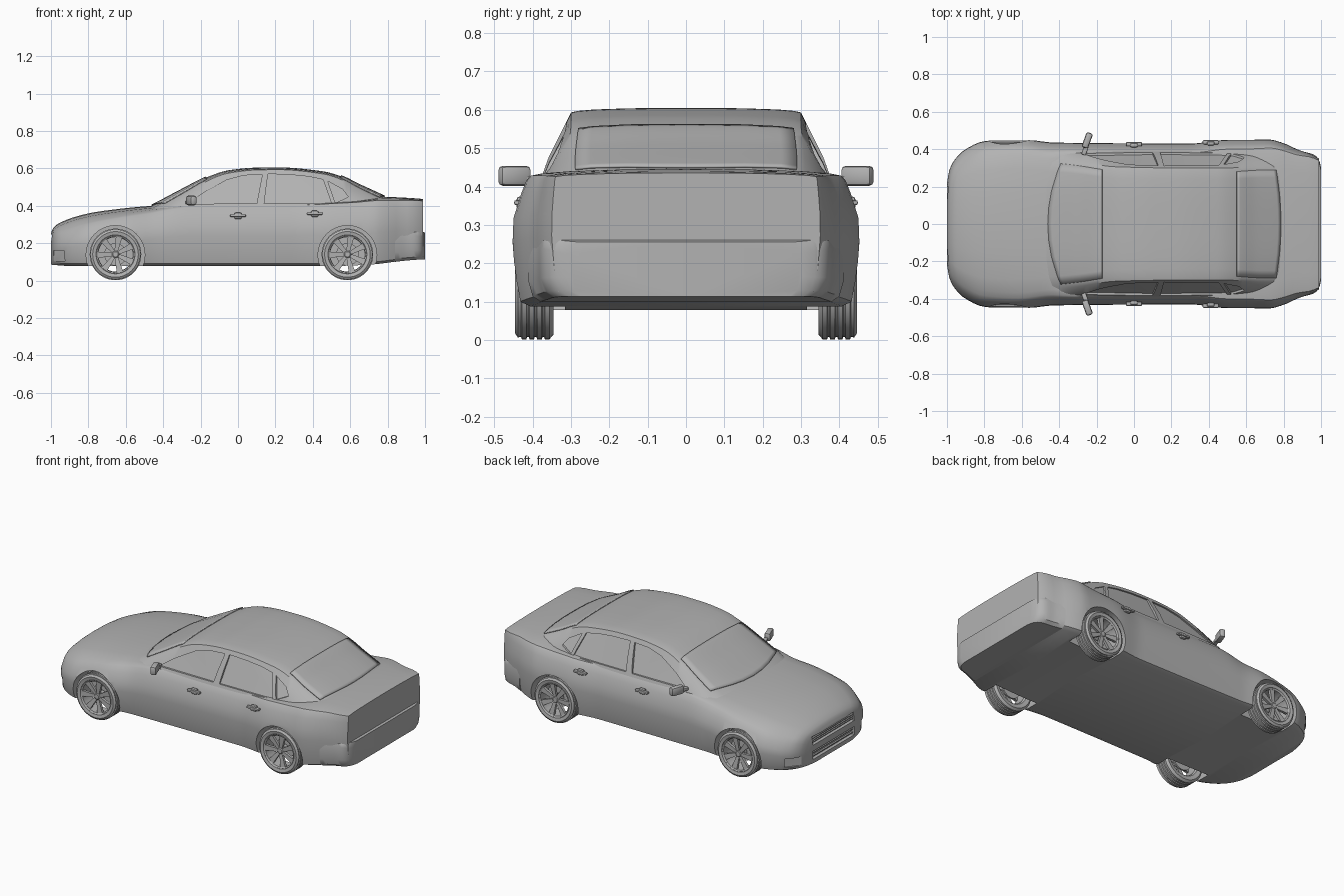
import bpy, bmesh, math
from mathutils import Matrix, Vector

if "Cube" in bpy.data.objects:
    bpy.data.objects.remove(bpy.data.objects["Cube"])

grey = bpy.data.materials.new("plain grey")
grey.use_nodes = True
grey.diffuse_color = (0.45, 0.45, 0.45, 1)
grey.node_tree.nodes["Principled BSDF"].inputs["Base Color"].default_value = (0.45, 0.45, 0.45, 1)


def curve(*pts):
    """Smooth function through (x, value) points, without overshoot."""
    d = [(b[1] - a[1]) / (b[0] - a[0]) for a, b in zip(pts, pts[1:])]
    m = [d[0]] + [0 if p * q <= 0 else 2 * p * q / (p + q) for p, q in zip(d, d[1:])] + [d[-1]]

    def f(x):
        x = min(max(x, pts[0][0]), pts[-1][0])
        i = max(k for k in range(len(d)) if pts[k][0] <= x)
        (x0, a), (x1, b) = pts[i], pts[i + 1]
        h = x1 - x0
        t = (x - x0) / h
        return (a * (1 + 2 * t) * (1 - t) ** 2 + h * m[i] * t * (1 - t) ** 2
                + b * t * t * (3 - 2 * t) + h * m[i + 1] * t * t * (t - 1))
    return f


def finish(name, bm, angle=35):
    bmesh.ops.recalc_face_normals(bm, faces=bm.faces[:])
    me = bpy.data.meshes.new(name)
    bm.to_mesh(me)
    bm.free()
    me.materials.append(grey)
    ob = bpy.data.objects.new(name, me)
    bpy.context.collection.objects.link(ob)
    smooth(ob, angle)
    return ob


def activate(ob):
    bpy.ops.object.select_all(action='DESELECT')
    ob.select_set(True)
    bpy.context.view_layer.objects.active = ob


def smooth(ob, angle=35):
    activate(ob)
    bpy.ops.object.shade_smooth_by_angle(angle=math.radians(angle))


def skin(bm, rings, closed=True):
    """Quads between successive rings of points."""
    rows = [[bm.verts.new(p) for p in r] for r in rings]
    n = len(rows[0])
    for a, b in zip(rows, rows[1:]):
        for i in range(n if closed else n - 1):
            j = (i + 1) % n
            bm.faces.new((a[i], a[j], b[j], b[i]))
    return rows


def loft(name, xs, section):
    """Skin mirrored half sections (bottom centre to top centre) along x."""
    bm = bmesh.new()
    rings = []
    for x in xs:
        half = section(x)
        full = half + [(-y, z) for y, z in half[-2:0:-1]]
        rings.append([(x, y, z) for y, z in full])
    rows = skin(bm, rings)
    bm.faces.new(rows[0])
    bm.faces.new(rows[-1])
    return finish(name, bm)


def cut(ob, cutters):
    for c in cutters:
        c.hide_render = True
        mod = ob.modifiers.new("cut", 'BOOLEAN')
        mod.operation, mod.solver, mod.object = 'DIFFERENCE', 'EXACT', c
        activate(ob)
        bpy.ops.object.modifier_apply(modifier=mod.name)
        bpy.data.objects.remove(c)
    smooth(ob)


def box(name, loc, size, rz=0, bevel=0.0, taper=1.0):
    bm = bmesh.new()
    bmesh.ops.create_cube(bm, size=1)
    for v in bm.verts:
        if v.co.y > 0:
            v.co.x, v.co.z = v.co.x * taper, v.co.z * taper
        v.co = Vector([a * b for a, b in zip(v.co, size)])
    if bevel:
        bmesh.ops.bevel(bm, geom=bm.edges[:], offset=bevel, segments=2, affect='EDGES', profile=0.5)
    bm.transform(Matrix.Translation(loc) @ Matrix.Rotation(rz, 4, 'Z'))
    return finish(name, bm)


def spread(a, b, n):
    return [a + (b - a) * i / n for i in range(n + 1)]


# Lower body: half width, floor, deck height, deck crown and deck inset along the length
width = curve((-1, .22), (-.985, .295), (-.95, .355), (-.9, .4), (-.8, .443), (-.62, .455), (-.42, .435),
              (.3, .43), (.5, .45), (.72, .452), (.8, .432), (.87, .4), (.95, .372), (.988, .35))
floor = curve((-1, .085), (-.9, .078), (.5, .078), (.7, .085), (.9, .108), (.99, .115))
deck = curve((-1, .255), (-.985, .285), (-.94, .315), (-.85, .347), (-.74, .37), (-.45, .4), (-.2, .41),
             (.3, .415), (.6, .43), (.78, .447), (.95, .44), (.988, .436))
crown = curve((-1, .035), (-.9, .05), (-.5, .035), (-.3, .012), (.5, .012), (.8, .018), (.988, .01))
inset = curve((-1, .04), (-.9, .06), (-.5, .06), (-.3, .05), (.6, .05), (.8, .04), (.95, .016), (.988, .01))


def body_section(x):
    w, zb, zt, c, s = width(x), floor(x), deck(x), crown(x), inset(x)
    h = zt - c - zb
    e = w - s
    return [(0, zb), (w - .045, zb), (w - .018, zb + .012), (w - .007, zb + .2 * h), (w, zb + .5 * h),
            (w - .05 * s, zb + .68 * h), (w - .5 * s, zb + .87 * h), (w - .8 * s, zb + .97 * h), (e, zt - c),
            (e * .93, zt - c * .68), (e * .75, zt - c * .35), (e * .4, zt - c * .08), (0, zt)]


xs = [-1, -.997, -.993, -.987, -.98, -.97, -.96] + spread(-.945, .965, 64) + [.98, .988]
body = loft("body", xs, body_section)

WHEELS = [(-.655, "nose"), (.585, "tail")]
SIDES = [(-1, "near"), (1, "far")]
cutters = []
for wx, _ in WHEELS:
    for s, _ in SIDES:
        bm = bmesh.new()
        bmesh.ops.create_cone(bm, cap_ends=True, segments=48, radius1=.157, radius2=.157, depth=.3)
        bm.transform(Matrix.Translation((wx, s * .465, .137)) @ Matrix.Rotation(math.pi / 2, 4, 'X'))
        cutters.append(finish("arch_cutter", bm))
# Nose openings: grille, lower intake and corner vents
cutters.append(box("grille_cutter", (-1, 0, .222), (.04, .4, .05)))
cutters.append(box("intake_cutter", (-1, 0, .135), (.04, .4, .05)))
for s, _ in SIDES:
    cutters.append(box("vent_cutter", (-.962, s * .335, .132), (.03, .1, .055), -s * .7))
cut(body, cutters)

for i, z in enumerate((.21, .222, .234, .125, .145)):
    box(f"grille_bar_{i + 1}", (-.988, 0, z), (.01, .4, .005))

# Cabin: roof line, roof crown, roof half width and base half width
roof = curve((-.5, .385), (-.45, .407), (-.3, .485), (-.16, .555), (-.05, .59), (.1, .604), (.22, .605),
             (.45, .585), (.55, .558), (.65, .51), (.78, .45), (.82, .43))
arch = curve((-.5, .05), (-.3, .035), (-.1, .017), (.2, .012), (.5, .015), (.65, .025), (.82, .03))
rail = curve((-.5, .36), (-.3, .335), (-.1, .306), (.2, .3), (.5, .3), (.7, .31), (.82, .31))
base = curve((-.5, .385), (-.2, .4), (.6, .4), (.82, .365))
CROSS = [(1, 0), (.94, .36), (.8, .66), (.5, .92), (.25, .98), (0, 1)]


def side_points(x):
    zr = roof(x) - arch(x)
    zb = min(.36, zr - .02)
    yb, yr = base(x), rail(x)
    return [(yb, zb), ((yb + yr) / 2 + .008, (zb + zr) / 2), (yr, zr)]


def cabin_section(x):
    b, m, r = side_points(x)
    return [(0, b[1]), b, m] + [(r[0] * u, r[1] + arch(x) * v) for u, v in CROSS]


def side_y(x, z):
    b, m, r = side_points(x)
    p, q = (b, m) if z < m[1] else (m, r)
    return p[0] + (q[0] - p[0]) * (z - p[1]) / (q[1] - p[1])


cabin = loft("cabin", spread(-.5, .82, 60), cabin_section)

# Recessed side windows
WINDOWS = [[(-.27, .41), (.1, .412), (.13, .568), (.03, .562), (-.06, .538), (-.18, .472)],
           [(.14, .412), (.5, .412), (.455, .54), (.38, .556), (.28, .566), (.16, .57)],
           [(.52, .415), (.59, .447), (.56, .487), (.48, .532)]]
cutters = []
for win in WINDOWS:
    for s, _ in SIDES:
        bm = bmesh.new()
        rows = skin(bm, [[(x, s * (side_y(x, z) + d), z) for x, z in win] for d in (-.01, .06)])
        for r in rows:
            bm.faces.new(r)
        bmesh.ops.triangulate(bm, faces=bm.faces[:])
        cutters.append(finish("window_cutter", bm))
cut(cabin, cutters)


# Windscreen and rear window: thin plates riding on the cabin surface
def glass(name, x_low, x_high, bow):
    bm = bmesh.new()
    rings = []
    for t in spread(0, 1, 14):
        ring = []
        for v in (-.93, -.8, -.5, -.25, 0, .25, .5, .8, .93):
            x = x_low + (x_high - x_low) * t + bow * v * v * (1 - t)
            k = next(b + (a - b) * (abs(v) - p) / (q - p) for (q, a), (p, b) in zip(CROSS, CROSS[1:])
                     if p <= abs(v) <= q)
            ring.append((x, v * rail(x), roof(x) - arch(x) * (1 - k) + .003))
        rings.append(ring)
    skin(bm, rings, closed=False)
    ob = finish(name, bm)
    mod = ob.modifiers.new("thickness", 'SOLIDIFY')
    mod.thickness, mod.offset = .006, 0


glass("windscreen", -.46, -.17, .08)
glass("rear_window", .785, .55, -.03)

# Rear bumper, standing proud of the tail
tail = curve((.84, .41), (.9, .388), (.95, .376), (.975, .362), (.992, .335), (1, .3))


def bumper_section(x):
    w = tail(x)
    low, top = floor(x) - .001, .268 - max(0, x - .97) * .4
    return [(0, low), (w - .03, low), (w - .01, low + .015), (w, low + .05), (w, top - .03),
            (w - .004, top - .01), (w - .015, top), (0, top)]


loft("rear_bumper", spread(.84, .975, 8) + [.985, .992, .997, 1], bumper_section)


# Wheels: lathed tyre, rim, hub and brake disc with seven spokes
def lathe(name, profile, wx, s, closed):
    bm = bmesh.new()
    steps = [2 * math.pi * i / 48 for i in range(49)]
    skin(bm, [[(wx + r * math.cos(a), s * y, .14 + r * math.sin(a)) for r, y in profile] for a in steps], closed)
    bmesh.ops.remove_doubles(bm, verts=bm.verts[:], dist=1e-5)
    return finish(name, bm)


TREAD = [p for y in (.362, .382, .402, .422) for p in ((.138, y - .006), (.138, y + .006), (.132, y + .008), (.132, y + .012))]
TYRE = [(.1, .35), (.125, .345)] + TREAD + [(.134, .438), (.122, .446), (.104, .442), (.1, .436)]
RIM = [(.106, .436), (.101, .441), (.094, .437), (.092, .36), (.1, .35), (.1, .43)]
HUB = [(0, .432), (.014, .432), (.022, .426), (.024, .38), (0, .38)]
DISC = [(0, .372), (.06, .372), (.06, .362), (0, .362)]
for wx, end in WHEELS:
    for s, side in SIDES:
        tag = f"_{end}_{side}"
        lathe("tyre" + tag, TYRE, wx, s, True)
        lathe("rim" + tag, RIM, wx, s, True)
        lathe("hub" + tag, HUB, wx, s, False)
        lathe("brake_disc" + tag, DISC, wx, s, False)
        bm = bmesh.new()
        for i in range(7):
            spoke = Matrix.Rotation(2 * math.pi * i / 7 + .2, 4, 'Y')
            for v in bmesh.ops.create_cube(bm, size=1)["verts"]:
                outer = v.co.z > 0
                p = Vector((v.co.x * (.034 if outer else .018), v.co.y * .016 + (.428 if outer else .42) * s,
                            .097 if outer else .015))
                v.co = spoke @ p + Vector((wx, 0, .14))
        finish("spokes" + tag, bm)

# Door mirrors and handles
for s, side in SIDES:
    box("mirror_" + side, (-.25, s * .447, .428), (.036, .085, .052), -s * .35, .012)
    box("mirror_arm_" + side, (-.262, s * .394, .418), (.025, .05, .018), -s * .35, .004)
    for x, z, door in ((0, .347, "front_door"), (.41, .358, "rear_door")):
        y = width(x) - .004
        box(f"{door}_handle_{side}", (x, s * y, z), (.085, .022, .013), 0, .005)
        box(f"{door}_handle_cup_{side}", (x, s * (y - .006), z - .001), (.04, .022, .034), 0, .008)
